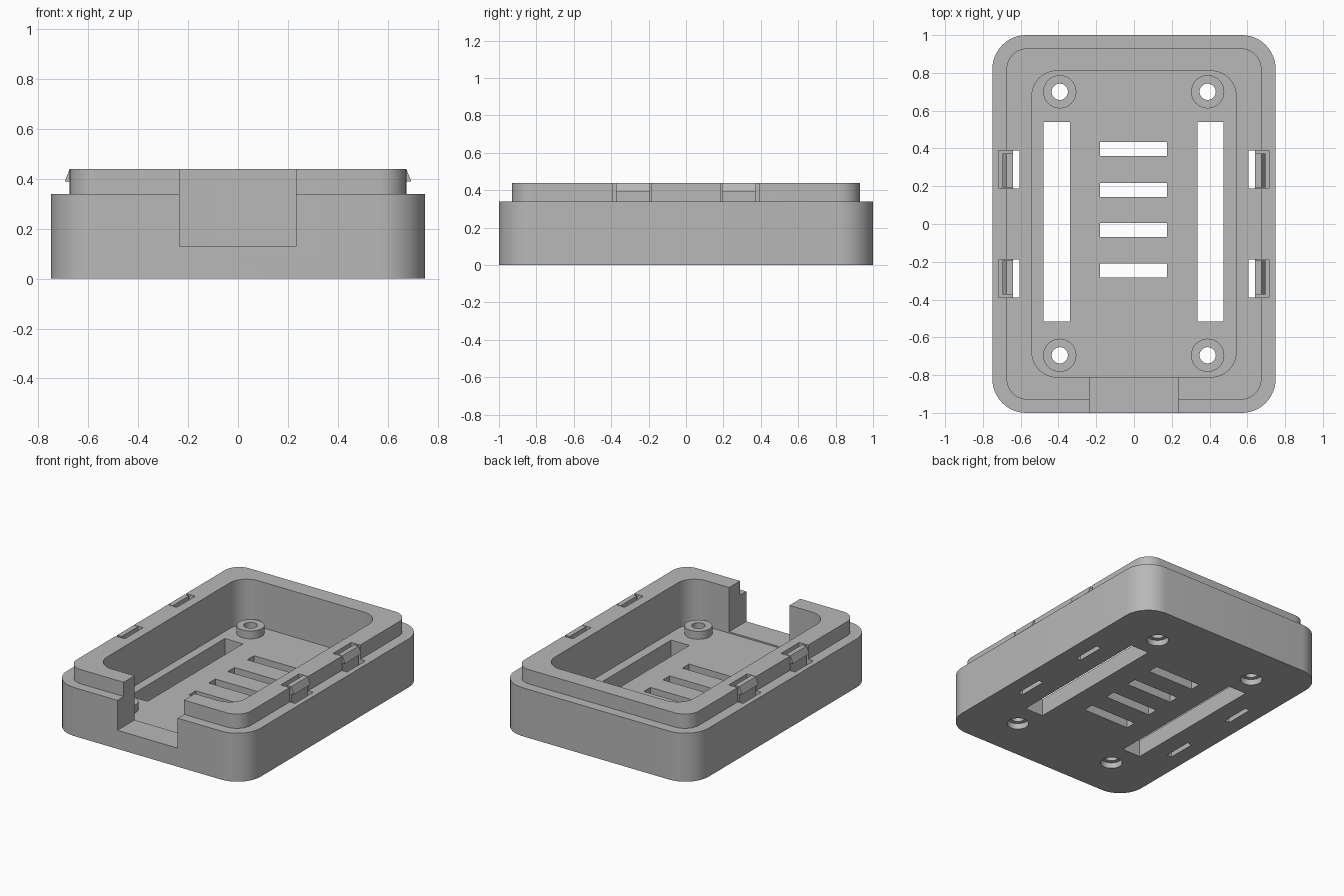
import bpy, bmesh
from math import sin, cos, pi

old = bpy.data.objects.get("Cube")
if old:
    bpy.data.objects.remove(old, do_unlink=True)

grey = bpy.data.materials.new("mid grey plastic")
grey.use_nodes = True
COLOR = (0.48, 0.48, 0.48, 1)
grey.diffuse_color = COLOR
grey.node_tree.nodes["Principled BSDF"].inputs["Base Color"].default_value = COLOR


def prism(name, base, offset):
    """Extrude a closed 3D outline along an offset."""
    bm = bmesh.new()
    face = bm.faces.new([bm.verts.new(p) for p in base])
    ext = bmesh.ops.extrude_face_region(bm, geom=[face])
    moved = [v for v in ext["geom"] if isinstance(v, bmesh.types.BMVert)]
    bmesh.ops.translate(bm, verts=moved, vec=offset)
    bmesh.ops.recalc_face_normals(bm, faces=bm.faces)
    mesh = bpy.data.meshes.new(name)
    bm.to_mesh(mesh)
    bm.free()
    mesh.materials.append(grey)
    obj = bpy.data.objects.new(name, mesh)
    bpy.context.collection.objects.link(obj)
    return obj


def rounded(name, hx, hy, r, z0, z1, steps=12):
    """Upright block with rounded corners."""
    pts = []
    for q, (sx, sy) in enumerate([(1, 1), (-1, 1), (-1, -1), (1, -1)]):
        for i in range(steps + 1):
            a = (q + i / steps) * pi / 2
            pts.append((sx * (hx - r) + r * cos(a), sy * (hy - r) + r * sin(a), z0))
    return prism(name, pts, (0, 0, z1 - z0))


def box(name, x0, x1, y0, y1, z0, z1):
    return prism(name, [(x0, y0, z0), (x1, y0, z0), (x1, y1, z0), (x0, y1, z0)],
                 (0, 0, z1 - z0))


def cylinder(name, x, y, r, z0, z1, n=32):
    return prism(name, [(x + r * cos(2 * pi * i / n), y + r * sin(2 * pi * i / n), z0)
                        for i in range(n)], (0, 0, z1 - z0))


def combine(target, tool, operation="DIFFERENCE"):
    """Apply a boolean and discard the tool."""
    mod = target.modifiers.new("bool", "BOOLEAN")
    mod.operation, mod.solver, mod.object = operation, "EXACT", tool
    bpy.context.view_layer.objects.active = target
    bpy.ops.object.modifier_apply(modifier=mod.name)
    bpy.data.objects.remove(tool, do_unlink=True)


FLOOR, LEDGE, TOP = 0.12, 0.34, 0.44

# Tray with stepped lip and hollow interior
body = rounded("case_body", 0.75, 1.0, 0.18, 0, LEDGE)
combine(body, rounded("lip", 0.675, 0.93, 0.11, LEDGE - 0.1, TOP), "UNION")
combine(body, rounded("cavity", 0.54, 0.81, 0.13, FLOOR, 0.6))

# Cable opening in the front wall
combine(body, box("opening", -0.235, 0.233, -1.1, -0.7, 0.13, 0.6))

# Long side slots and short centre vents in the floor
for x in (-0.41, 0.405):
    combine(body, box("slot", x - 0.07, x + 0.07, -0.515, 0.54, -0.1, 0.2))
for y in (-0.247, -0.031, 0.181, 0.397):
    combine(body, box("vent", -0.18, 0.175, y - 0.037, y + 0.037, -0.1, 0.2))

# Screw bosses with through holes, counterbored from below
for x in (-0.393, 0.39):
    for y in (-0.695, 0.7):
        combine(body, cylinder("boss", x, y, 0.088, FLOOR - 0.06, 0.175), "UNION")
        combine(body, cylinder("hole", x, y, 0.043, -0.1, 0.3))
        combine(body, cylinder("counterbore", x, y, 0.07, -0.1, 0.04))

# Clip pockets in the side walls, each with a slot through the base
parts = [body]
for side, s in (("left", 1), ("right", -1)):
    for end, t in (("back", 1), ("front", -1)):
        y0, y1 = sorted((t * 0.187, t * 0.39))
        a, b = sorted((s * 0.605, s * 0.715))
        combine(body, box("pocket", a, b, y0, y1, 0.25, 0.6))
        a, b = sorted((s * 0.605, s * 0.64))
        combine(body, box("release_slot", a, b, y0, y1, -0.1, 0.6))
        # Snap clip with a sloped barb
        profile = [(0.64, 0.24), (0.675, 0.24), (0.675, 0.39),
                   (0.695, 0.39), (0.675, TOP), (0.64, TOP)]
        c0, c1 = sorted((t * 0.192, t * 0.373))
        parts.append(prism(f"{end}_{side}_clip", [(s * x, c0, z) for x, z in profile],
                           (0, c1 - c0, 0)))

# Smooth round corners, keep hard edges
bpy.ops.object.select_all(action="DESELECT")
for obj in parts:
    obj.select_set(True)
bpy.context.view_layer.objects.active = body
bpy.ops.object.shade_smooth_by_angle(angle=pi / 6)
